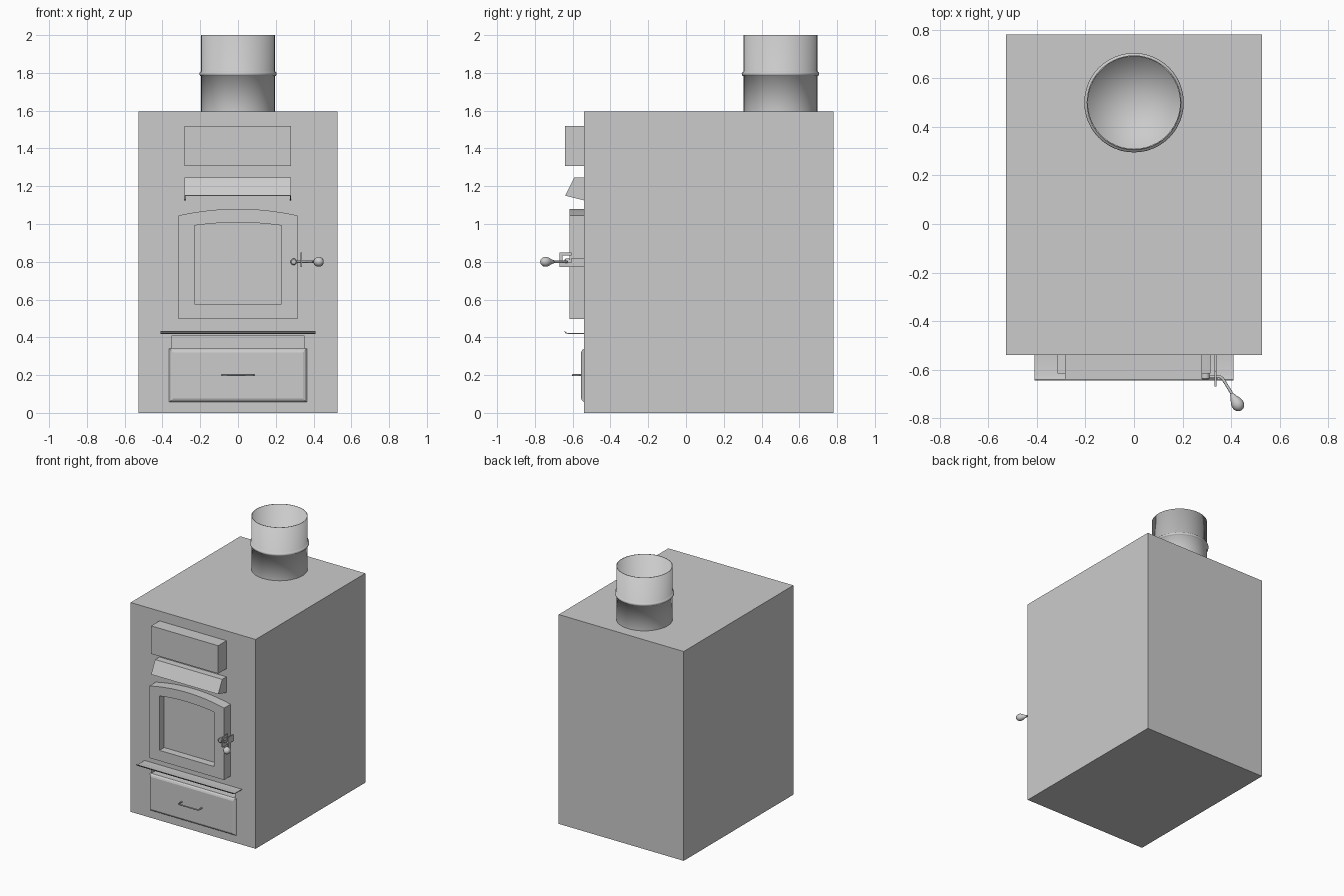
import bpy, bmesh, math
from mathutils import Vector

cube = bpy.data.objects.get("Cube")
if cube:
    bpy.data.objects.remove(cube, do_unlink=True)

steel = bpy.data.materials.new("grey steel")
GREY = (0.6, 0.6, 0.6, 1)
steel.diffuse_color = GREY
steel.use_nodes = True
steel.node_tree.nodes["Principled BSDF"].inputs["Base Color"].default_value = GREY

FRONT = -0.54   # y of the body's front face


def finish(name, bm, smooth=None):
    bmesh.ops.recalc_face_normals(bm, faces=bm.faces)
    mesh = bpy.data.meshes.new(name)
    bm.to_mesh(mesh)
    bm.free()
    mesh.materials.append(steel)
    ob = bpy.data.objects.new(name, mesh)
    bpy.context.collection.objects.link(ob)
    bpy.ops.object.select_all(action='DESELECT')
    ob.select_set(True)
    bpy.context.view_layer.objects.active = ob
    if smooth:
        bpy.ops.object.shade_smooth_by_angle(angle=math.radians(smooth))
    return ob


def box(name, x, y, z):
    bm = bmesh.new()
    bmesh.ops.create_cube(bm, size=1)
    for v in bm.verts:
        v.co = [lo + (c + 0.5) * (hi - lo) for c, (lo, hi) in zip(v.co, (x, y, z))]
    return finish(name, bm)


def loft(bm, rings, closed=True):
    """Join equally long rings of points with quads."""
    rows = [[bm.verts.new(p) for p in ring] for ring in rings]
    count = len(rows[0])
    for a, b in zip(rows, rows[1:]):
        for i in range(count if closed else count - 1):
            j = (i + 1) % count
            bm.faces.new((a[i], a[j], b[j], b[i]))
    return rows


def side_prism(name, profile, x0, x1):
    """Extrude a (y, z) profile along x."""
    bm = bmesh.new()
    a, b = loft(bm, [[(x, y, z) for y, z in profile] for x in (x0, x1)])
    bm.faces.new(a)
    bm.faces.new(b)
    return finish(name, bm, 25)


def lathe(name, profile, origin, axis=(0, 0, 1), steps=48, smooth=180):
    """Turn a (radius, height) profile round an axis."""
    turn = Vector((0, 0, 1)).rotation_difference(Vector(axis))
    bm = bmesh.new()
    rings = []
    for r, h in profile:
        rings.append([Vector(origin) + turn @ Vector((r * math.cos(t), r * math.sin(t), h))
                      for t in (math.tau * i / steps for i in range(steps))])
    loft(bm, rings)
    bmesh.ops.remove_doubles(bm, verts=bm.verts, dist=1e-5)
    return finish(name, bm, smooth)


def rod(name, points, radius):
    curve = bpy.data.curves.new(name, 'CURVE')
    curve.dimensions = '3D'
    curve.bevel_depth = radius
    curve.use_fill_caps = True
    spline = curve.splines.new('POLY')
    spline.points.add(len(points) - 1)
    for p, co in zip(spline.points, points):
        p.co = (*co, 1)
    curve.materials.append(steel)
    ob = bpy.data.objects.new(name, curve)
    bpy.context.collection.objects.link(ob)


# Body with the air slot above the ash drawer
body = box("body", (-0.527, 0.527), (FRONT, 0.78), (0, 1.595))
cutter = box("slot_cutter", (-0.352, 0.352), (FRONT - 0.1, FRONT + 0.1), (0.34, 0.408))
cut = body.modifiers.new("slot", 'BOOLEAN')
cut.object = cutter
cut.operation = 'DIFFERENCE'
cut.solver = 'EXACT'
bpy.context.view_layer.objects.active = body
bpy.ops.object.modifier_apply(modifier=cut.name)
bpy.data.objects.remove(cutter, do_unlink=True)

# Flue pipe with a rolled bead, open at the top
bead = [(0.195 + 0.01 * math.sin(t), 1.795 - 0.012 * math.cos(t))
        for t in (math.pi * i / 6 for i in range(7))]
lathe("flue_pipe", [(0.195, 1.595), *bead, (0.195, 2), (0.19, 2), (0.19, 1.6), (0, 1.6)],
      (0, 0.5, 0))

# Control box and open-bottomed hood above the door
box("control_box", (-0.284, 0.281), (-0.64, FRONT), (1.307, 1.52))
hood = [(FRONT, 1.245), (-0.592, 1.245), (-0.64, 1.15)]
inner = [(-0.634, 1.149), (-0.589, 1.239), (FRONT, 1.239)]
side_prism("hood_cover", hood + inner, -0.284, 0.281)
for name, x in (("hood_right_cheek", -0.284), ("hood_left_cheek", 0.275)):
    side_prism(name, hood + [(FRONT, 1.125)], x, x + 0.006)


# Arched door with a recessed pane
def arch(half, low, shoulder, crown, y, steps=16):
    pts = [(-half, y, low), (half, y, low)]
    for i in range(steps + 1):
        u = 1 - 2 * i / steps
        pts.append((half * u, y, shoulder + (crown - shoulder) * (1 - u * u)))
    return pts


outer = (0.315, 0.497, 1.045, 1.08)
pane = (0.23, 0.577, 0.992, 1.008)
bm = bmesh.new()
rows = loft(bm, [arch(*outer, FRONT), arch(*outer, -0.617),
                 arch(*pane, -0.617), arch(*pane, -0.56)])
bm.faces.new(rows[-1])
finish("door", bm, 25)

# Ash shelf with an upturned lip
side_prism("ash_shelf", [(FRONT, 0.418), (-0.625, 0.418), (-0.638, 0.422), (-0.645, 0.432),
                         (-0.641, 0.433), (-0.635, 0.426), (-0.625, 0.423), (FRONT, 0.423)],
           -0.41, 0.41)

# Ash drawer with chamfered edges, and its pull
bm = bmesh.new()
rows = loft(bm, [[(sx * w, y, z) for sx, z in ((-1, lo), (1, lo), (1, hi), (-1, hi))]
                 for w, lo, hi, y in ((0.365, 0.057, 0.34, FRONT),
                                      (0.355, 0.065, 0.332, -0.55),
                                      (0.343, 0.076, 0.32, -0.555))])
bm.faces.new(rows[-1])
finish("ash_drawer", bm)
rod("drawer_pull", [(-0.085, -0.55, 0.2), (-0.085, -0.592, 0.2), (-0.078, -0.6, 0.2),
                    (0.078, -0.6, 0.2), (0.085, -0.592, 0.2), (0.085, -0.55, 0.2)], 0.005)

# Latch catch: a notched plate on the body beside the door
side_prism("latch_catch", [(FRONT, 0.772), (-0.67, 0.772), (-0.67, 0.85), (-0.605, 0.85),
                           (-0.605, 0.832), (-0.655, 0.832), (-0.655, 0.795), (-0.605, 0.795),
                           (-0.605, 0.85), (FRONT, 0.85)][:8] + [(-0.605, 0.82), (FRONT, 0.82)],
           0.332, 0.339)

# Door handle: pivot, lever and teardrop knob
lathe("handle_pivot", [(0, 0), (0.017, 0), (0.017, 0.022), (0.012, 0.027), (0, 0.027)],
      (0.295, -0.615, 0.8), (0, -1, 0), 20, 30)
rod("handle_lever", [(0.295, -0.63, 0.8), (0.355, -0.63, 0.8), (0.366, -0.638, 0.8),
                     (0.41, -0.71, 0.8)], 0.006)
lathe("handle_knob", [(0, -0.002), (0.008, 0), (0.013, 0.015), (0.021, 0.03), (0.026, 0.045),
                      (0.025, 0.06), (0.017, 0.073), (0.008, 0.078), (0, 0.079)],
      (0.402, -0.7, 0.8), (0.5, -0.86, 0), 24)
